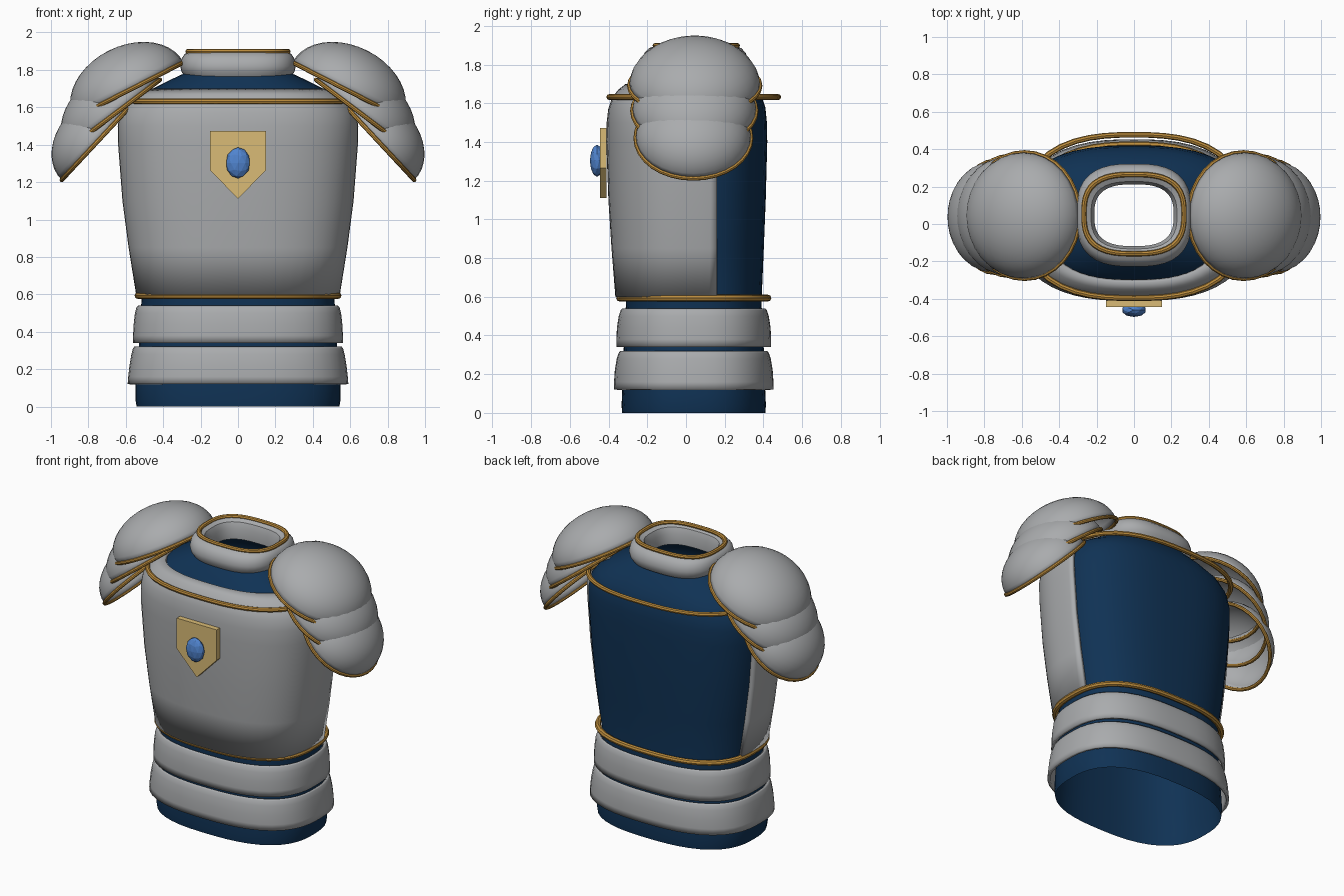
import bpy, bmesh, math
from mathutils import Matrix, Vector

if "Cube" in bpy.data.objects:
    bpy.data.objects.remove(bpy.data.objects["Cube"])


def material(name, rgb):
    m = bpy.data.materials.new(name)
    m.diffuse_color = (*rgb, 1)
    m.use_nodes = True
    m.node_tree.nodes["Principled BSDF"].inputs["Base Color"].default_value = m.diffuse_color
    return m


STEEL = material("steel grey", (0.40, 0.41, 0.42))
BLUE = material("navy cloth", (0.005, 0.032, 0.09))
TRIM = material("bronze gold trim", (0.50, 0.26, 0.045))
GOLD = material("pale gold", (0.70, 0.50, 0.18))
GEM = material("gem blue", (0.08, 0.23, 0.62))


def finish(bm, name, mat, smooth=True, thick=0):
    me = bpy.data.meshes.new(name)
    bm.to_mesh(me)
    bm.free()
    ob = bpy.data.objects.new(name, me)
    bpy.context.collection.objects.link(ob)
    me.materials.append(mat)
    if smooth:
        bpy.ops.object.select_all(action='DESELECT')
        ob.select_set(True)
        bpy.context.view_layer.objects.active = ob
        bpy.ops.object.shade_smooth_by_angle(angle=math.radians(40))
    if thick:
        mod = ob.modifiers.new("thickness", 'SOLIDIFY')
        mod.thickness = thick
        mod.offset = -1
    return ob


def loft(profile, power=2.6, seg=48, cy=0.04, closed=False, matrix=None):
    """Stack superellipse rings given as (z, half x, half y)."""
    bm = bmesh.new()
    rings = []
    for z, hx, hy in profile:
        ring = []
        for j in range(seg):
            a = 2 * math.pi * j / seg
            c, s = math.cos(a), math.sin(a)
            # equal-angle superellipse
            k = (abs(c) ** power + abs(s) ** power) ** (-1 / power)
            ring.append(bm.verts.new((hx * c * k, cy + hy * s * k, z)))
        rings.append(ring)
    n = len(rings)
    for i in range(n if closed else n - 1):
        lo, hi = rings[i], rings[(i + 1) % n]
        for j in range(seg):
            k = (j + 1) % seg
            bm.faces.new((lo[j], lo[k], hi[k], hi[j]))
    bmesh.ops.remove_doubles(bm, verts=bm.verts, dist=0.0005)
    if matrix:
        bmesh.ops.transform(bm, matrix=matrix, verts=bm.verts)
        if matrix.determinant() < 0:
            bmesh.ops.reverse_faces(bm, faces=bm.faces)
    return bm


def trim_ring(name, z, hx, hy, r, **kw):
    prof = []
    for i in range(8):
        t = math.pi * i / 4
        d = r * math.cos(t)
        prof.append((z + r * math.sin(t), hx + d, hy + d))
    return finish(loft(prof, closed=True, **kw), name, TRIM)


# Cloth undersuit, open at the hem and neck
finish(loft([(0, .542, .37), (.04, .549, .373), (.1, .549, .37), (.33, .53, .362),
             (.57, .516, .35), (.85, .56, .362), (1.1, .59, .372), (1.4, .616, .38),
             (1.5, .616, .378), (1.58, .597, .37), (1.64, .55, .348), (1.70, .455, .305),
             (1.75, .355, .262), (1.785, .28, .23)]), "undersuit", BLUE)

# Breastplate covering the front and flanks only
bm = loft([(.60, .545, .405), (.85, .585, .425), (1.1, .618, .441), (1.4, .641, .452),
           (1.5, .643, .45), (1.57, .63, .442), (1.63, .593, .422), (1.67, .545, .39),
           (1.70, .485, .352)], seg=64)
bmesh.ops.bisect_plane(bm, geom=bm.verts[:] + bm.edges[:] + bm.faces[:],
                       plane_co=(0, .16, 0), plane_no=(0, 1, 0), clear_outer=True)
finish(bm, "breastplate", STEEL, thick=.025)

# Chest and waist trims
trim_ring("chest_trim", 1.632, .592, .437, .015)
trim_ring("waist_trim", .593, .535, .383, .018)

# Waist lames
finish(loft([(.34, .562, .40), (.38, .561, .40), (.44, .558, .397), (.50, .551, .388),
             (.53, .543, .378), (.54, .535, .37)]), "upper_waist_lame", STEEL, thick=.018)
finish(loft([(.12, .59, .413), (.16, .587, .412), (.22, .58, .408), (.28, .57, .398),
             (.31, .562, .388), (.32, .555, .38)]), "lower_waist_lame", STEEL, thick=.018)

# Collar
finish(loft([(1.765, .285, .255), (1.79, .302, .27), (1.82, .309, .275), (1.86, .302, .262),
             (1.885, .285, .238), (1.895, .262, .208), (1.88, .23, .18), (1.84, .212, .165),
             (1.77, .212, .165)], power=2.8, cy=.047), "collar", STEEL)
trim_ring("collar_trim", 1.898, .268, .212, .014, power=2.8, cy=.053)

# Pauldrons: three overlapping half-domes per shoulder
# (centre x, z, y, tilt in degrees, half length, half width, height)
PLATES = [(.585, 1.69, .045, 27, .33, .338, .238),
          (.665, 1.56, .043, 37, .31, .32, .226),
          (.748, 1.42, .038, 47, .285, .298, .213)]
for side, s in (("left", 1), ("right", -1)):
    for i, (x, z, y, tilt, a, b, h) in enumerate(PLATES, 1):
        t = math.radians(tilt)
        u = Vector((s * math.cos(t), 0, -math.sin(t)))
        n = Vector((s * math.sin(t), 0, math.cos(t)))
        m = Matrix(((u.x, 0, n.x, s * x), (0, 1, 0, y), (u.z, 0, n.z, z), (0, 0, 0, 1)))
        prof = []
        for k in range(11):
            q = math.pi / 2 * k / 10
            prof.append((h * math.sin(q), a * math.cos(q), b * math.cos(q)))
        finish(loft(prof, power=2, seg=32, cy=0, matrix=m),
               f"{side}_pauldron_plate_{i}", STEEL, thick=.01)
        trim_ring(f"{side}_pauldron_trim_{i}", 0, a, b, .012, power=2, seg=32, cy=0, matrix=m)

# Chest emblem plate
bm = bmesh.new()
pts = [(-.15, 1.473), (-.15, 1.265), (0, 1.11), (.15, 1.265), (.15, 1.473)]
face = bm.faces.new([bm.verts.new((x, -.445, z)) for x, z in pts])
ext = bmesh.ops.extrude_face_region(bm, geom=[face])
bmesh.ops.translate(bm, vec=(0, .035, 0),
                    verts=[v for v in ext["geom"] if isinstance(v, bmesh.types.BMVert)])
bmesh.ops.recalc_face_normals(bm, faces=bm.faces)
finish(bm, "emblem_plate", GOLD, smooth=False)

# Faceted gem
bm = bmesh.new()
bmesh.ops.create_icosphere(bm, subdivisions=2, radius=1)
bmesh.ops.transform(bm, verts=bm.verts, matrix=Matrix.Translation((0, -.46, 1.303))
                    @ Matrix.Diagonal((.066, .037, .083, 1)))
finish(bm, "emblem_gem", GEM, smooth=False)
